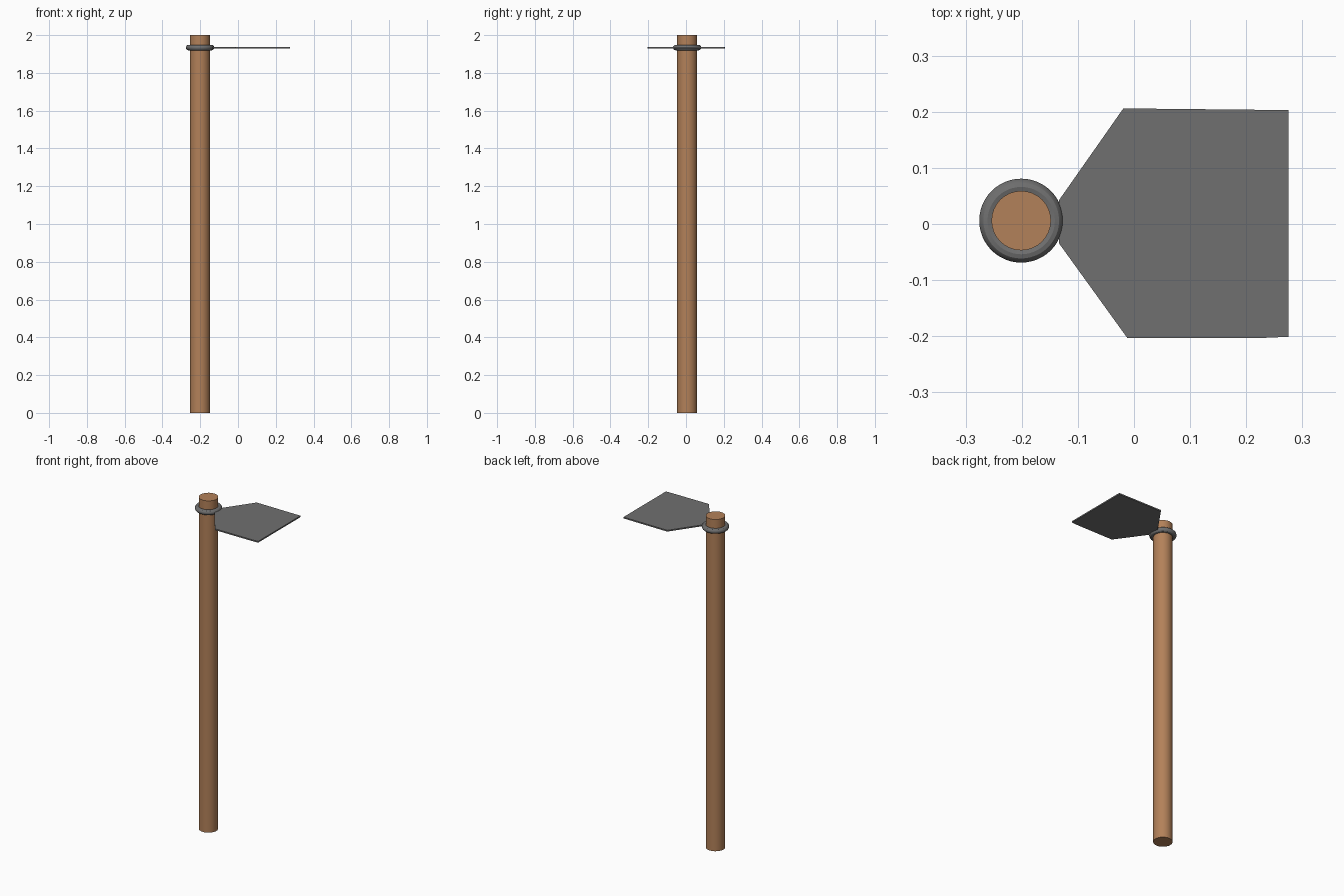
import bpy, bmesh

if "Cube" in bpy.data.objects:
    bpy.data.objects.remove(bpy.data.objects["Cube"])

PX, PY = -0.201, 0.006   # pole axis
HEAD_Z = 1.934           # height of ring and blade


def paint(obj, name, color):
    mat = bpy.data.materials.new(name)
    mat.diffuse_color = color
    mat.use_nodes = True
    mat.node_tree.nodes["Principled BSDF"].inputs["Base Color"].default_value = mat.diffuse_color
    obj.data.materials.append(mat)


# Wooden pole
bpy.ops.mesh.primitive_cylinder_add(vertices=32, radius=0.053, depth=2, location=(PX, PY, 1))
pole = bpy.context.object
pole.name = "pole"
bpy.ops.object.shade_smooth_by_angle()
paint(pole, "wood", (0.45, 0.22, 0.10, 1))

# Metal ring around the pole
bpy.ops.mesh.primitive_torus_add(major_segments=48, minor_segments=12, major_radius=0.060,
                                 minor_radius=0.0148, location=(PX, PY, HEAD_Z))
ring = bpy.context.object
ring.name = "ring"
bpy.ops.object.shade_smooth_by_angle()
paint(ring, "ring_metal", (0.16, 0.16, 0.16, 1))

# Flat blade: extruded outline
outline = [(-0.134, -0.034), (-0.012, -0.203), (0.23, -0.203), (0.275, -0.201),
           (0.275, 0.203), (-0.019, 0.206), (-0.134, 0.042)]
thickness = 0.008
bm = bmesh.new()
base = bm.faces.new([bm.verts.new((x, y, HEAD_Z - thickness / 2)) for x, y in outline])
top = bmesh.ops.extrude_face_region(bm, geom=[base])["geom"]
bmesh.ops.translate(bm, vec=(0, 0, thickness),
                    verts=[g for g in top if isinstance(g, bmesh.types.BMVert)])
bmesh.ops.recalc_face_normals(bm, faces=bm.faces)
mesh = bpy.data.meshes.new("blade")
bm.to_mesh(mesh)
bm.free()
blade = bpy.data.objects.new("blade", mesh)
bpy.context.collection.objects.link(blade)
paint(blade, "blade_metal", (0.16, 0.16, 0.16, 1))
